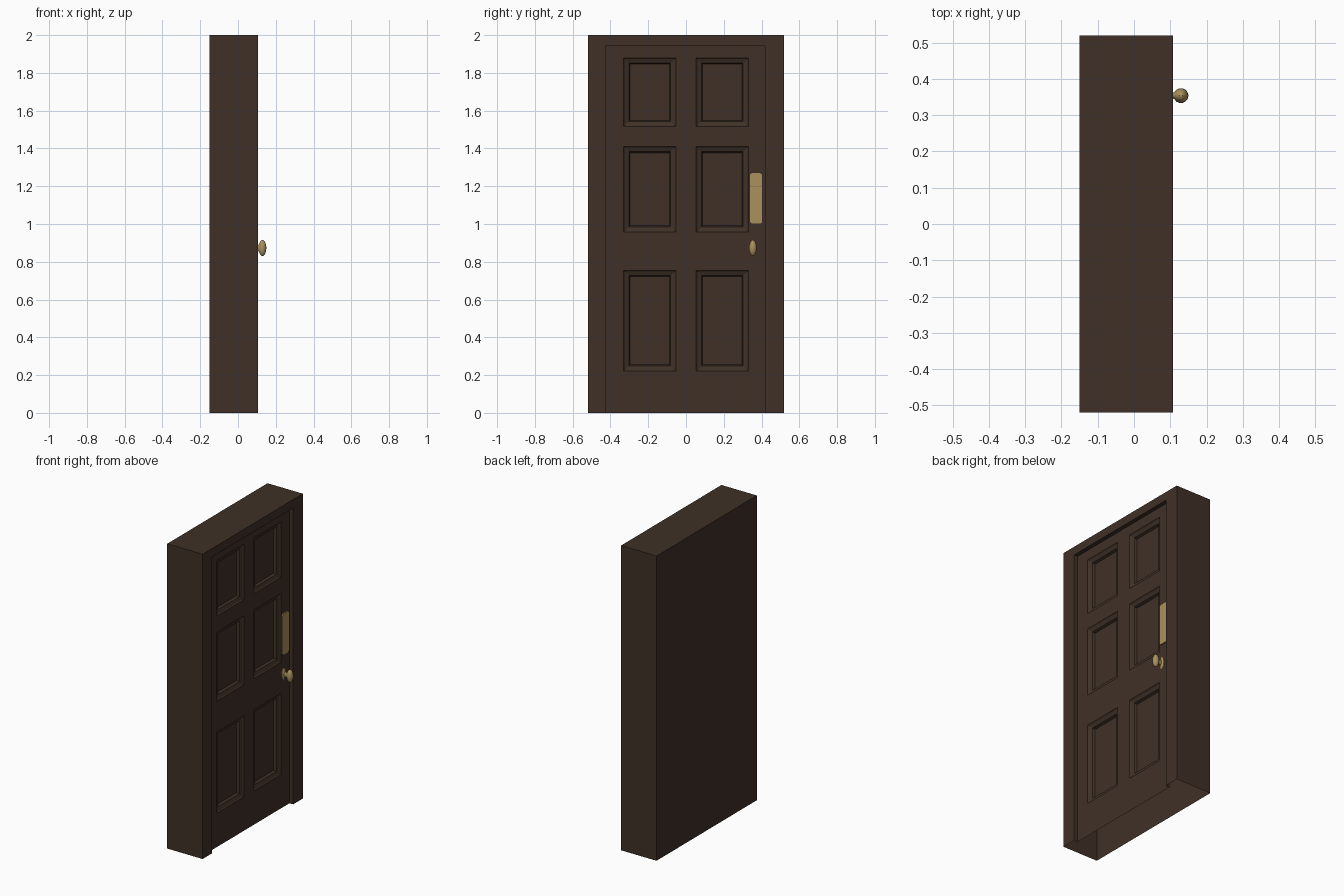
import bpy, bmesh, math

if "Cube" in bpy.data.objects:
    bpy.data.objects.remove(bpy.data.objects["Cube"])


def material(name, rgb):
    m = bpy.data.materials.new(name)
    m.diffuse_color = (*rgb, 1.0)
    m.use_nodes = True
    m.node_tree.nodes["Principled BSDF"].inputs["Base Color"].default_value = m.diffuse_color
    return m


WOOD = material("dark_wood", (0.050, 0.030, 0.020))
BRASS = material("aged_brass", (0.40, 0.28, 0.11))


def finish(bm, name, mat):
    me = bpy.data.meshes.new(name)
    bm.to_mesh(me)
    bm.free()
    me.materials.append(mat)
    ob = bpy.data.objects.new(name, me)
    bpy.context.collection.objects.link(ob)
    return ob


BACK, FRONT, DOOR = -0.15, 0.107, 0.08
LEFT, RIGHT, HEAD = -0.424, 0.419, 1.945

# Frame: U-shaped shell with open base, from back wall to front trim to reveal
outer = [(-0.52, 0), (-0.52, 2), (0.52, 2), (0.52, 0)]
inner = [(LEFT, 0), (LEFT, HEAD), (RIGHT, HEAD), (RIGHT, 0)]
bm = bmesh.new()
sections = [[bm.verts.new((x, y, z)) for y, z in path]
            for path, x in ((outer, BACK), (outer, FRONT), (inner, FRONT), (inner, DOOR))]
for a, b in zip(sections, sections[1:]):
    for i in range(3):
        bm.faces.new((a[i], b[i], b[i + 1], a[i + 1]))
bm.faces.new(sections[0])
finish(bm, "door_frame", WOOD)

# Door leaf: grid of faces, with six cells sunk into moulded panels
ys = [LEFT, -0.33, -0.054, 0.054, 0.33, RIGHT]
zs = [0, 0.222, 0.754, 0.958, 1.41, 1.515, 1.88, HEAD]
bm = bmesh.new()
grid = [[bm.verts.new((DOOR, y, z)) for z in zs] for y in ys]
panels = []
for i in range(len(ys) - 1):
    for j in range(len(zs) - 1):
        f = bm.faces.new((grid[i][j], grid[i + 1][j], grid[i + 1][j + 1], grid[i][j + 1]))
        if i in (1, 3) and j in (1, 3, 5):
            panels.append(f)
bm.normal_update()
for width, depth in ((0.006, -0.006), (0.021, -0.008), (0.006, -0.016)):
    bmesh.ops.inset_individual(bm, faces=panels, thickness=width, depth=depth,
                               use_even_offset=True)
finish(bm, "door_leaf", WOOD)

# Lock plate with clipped corners
y0, y1, z0, z1, c = 0.337, 0.406, 1.0, 1.272, 0.011
outline = [(y0 + c, z0), (y1 - c, z0), (y1, z0 + c), (y1, z1 - c),
           (y1 - c, z1), (y0 + c, z1), (y0, z1 - c), (y0, z0 + c)]
bm = bmesh.new()
face = bm.faces.new([bm.verts.new((DOOR, y, z)) for y, z in outline])
ext = bmesh.ops.extrude_face_region(bm, geom=[face])
bmesh.ops.translate(bm, vec=(0.008, 0, 0),
                    verts=[v for v in ext["geom"] if isinstance(v, bmesh.types.BMVert)])
bmesh.ops.recalc_face_normals(bm, faces=bm.faces)
finish(bm, "lock_plate", BRASS)

# Knob: rose, neck and ball turned around x, oval in height
SIDES = 20
profile = [(DOOR, 0.040), (0.084, 0.040), (0.088, 0.030), (0.093, 0.018), (0.108, 0.017)]
for k in range(7):
    t = math.radians(150 - 24 * k)
    profile.append((0.1295 + 0.0205 * math.cos(t), 0.043 * math.sin(t)))
bm = bmesh.new()
rings = []
for x, r in profile:
    rings.append([bm.verts.new((x, 0.354 + 0.48 * r * math.cos(2 * math.pi * s / SIDES),
                                0.873 + r * math.sin(2 * math.pi * s / SIDES)))
                  for s in range(SIDES)])
for a, b in zip(rings, rings[1:]):
    for s in range(SIDES):
        n = (s + 1) % SIDES
        bm.faces.new((a[s], a[n], b[n], b[s]))
bm.faces.new(rings[-1])
bmesh.ops.recalc_face_normals(bm, faces=bm.faces)
knob = finish(bm, "door_knob", BRASS)
bpy.context.view_layer.objects.active = knob
knob.select_set(True)
bpy.ops.object.shade_smooth_by_angle(angle=math.radians(40))
